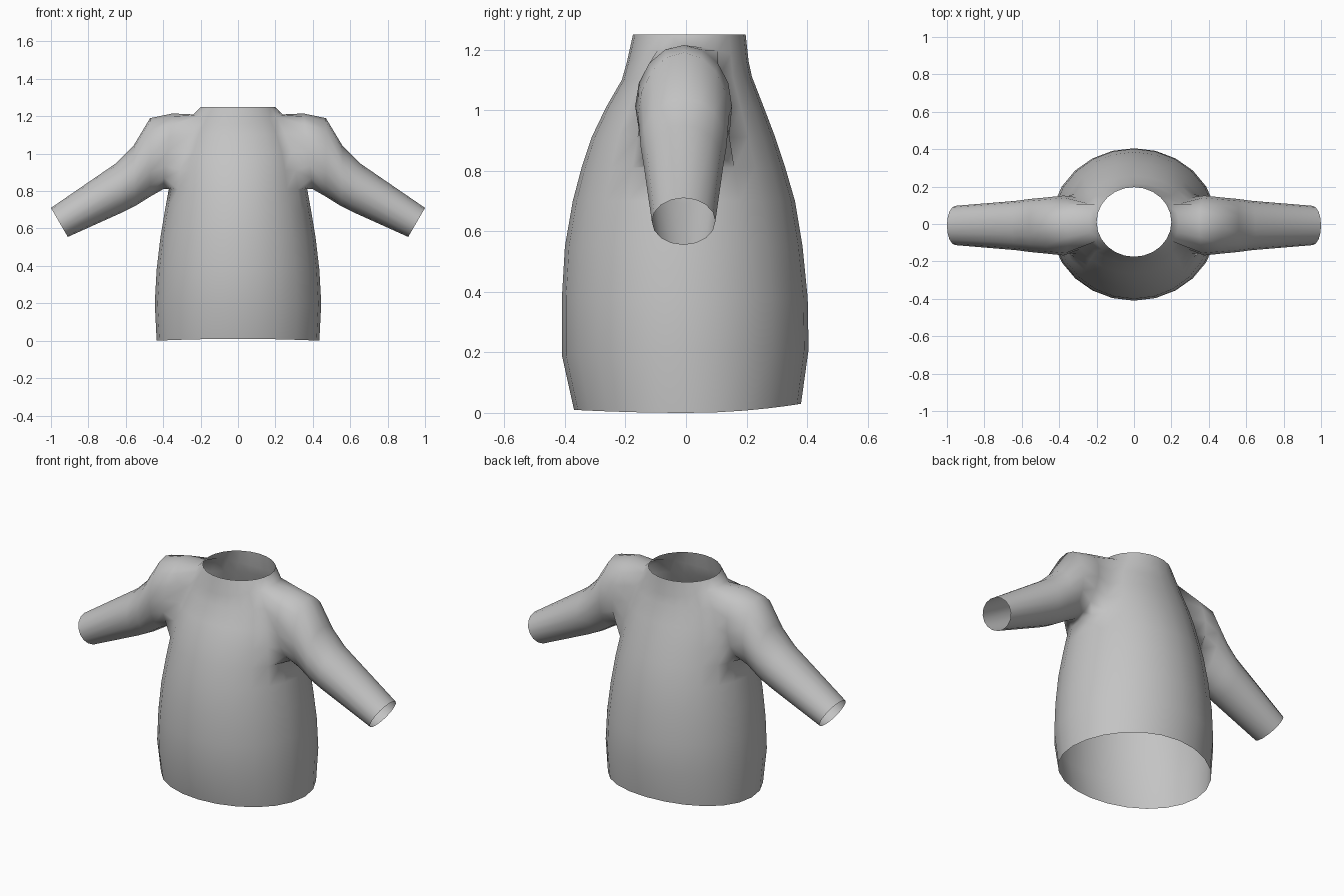
import bpy
import bmesh
from math import sin, cos, pi

if "Cube" in bpy.data.objects:
    bpy.data.objects.remove(bpy.data.objects["Cube"], do_unlink=True)

SEGMENTS = 24       # around the torso
HALF = 2            # armhole reaches this many segments either side of the flank
HOLE_LOW, HOLE_HIGH = 5, 9   # torso rings at the armhole's bottom and top

# Torso rings: flank z, front z, back z, half width, front y, back y
TORSO = [
    (0, .01, .03, .435, -.37, .38),
    (.2, .19, .21, .445, -.41, .405),
    (.38, .38, .38, .435, -.41, .402),
    (.55, .55, .55, .415, -.4, .385),
    (.7, .7, .7, .39, -.374, .36),
    (.81, .81, .81, .37, -.345, .328),
    (.91, .91, .91, .355, -.312, .295),
    (1.01, 1.01, 1.01, .33, -.264, .257),
    (1.11, 1.1, 1.11, .29, -.212, .218),
    (1.21, 1.16, 1.16, .24, -.195, .207),
    (1.25, 1.25, 1.25, .2, -.175, .197),
]

# Sleeve sections: top x, top z, bottom x, bottom z, half depth
SLEEVE = [
    (.35, 1.215, .4, .81, .16),
    (.47, 1.19, .47, .77, .15),
    (.56, 1.04, .55, .72, .142),
    (.65, .95, .61, .69, .132),
    (1, .71, .91, .555, .105),
]


def torso_ring(bm, flank, front, back, rx, y0, y1):
    ring = []
    for i in range(SEGMENTS):
        a = 2 * pi * i / SEGMENTS
        end = back if sin(a) > 0 else front
        z = end + (flank - end) * cos(a) ** 2
        y = (y0 + y1) / 2 + (y1 - y0) / 2 * sin(a)
        ring.append(bm.verts.new((rx * cos(a), y, z)))
    return ring


def sleeve_ring(bm, side, count, tx, tz, bx, bz, depth):
    ring = []
    for k in range(count):
        a = pi / 4 + 2 * pi * k / count
        t = (1 + sin(a)) / 2
        ring.append(bm.verts.new((side * (bx + (tx - bx) * t),
                                  depth * cos(a) - .008,
                                  bz + (tz - bz) * t)))
    return ring


def bridge(bm, a, b, skip=()):
    n = len(a)
    for i in range(n):
        if i not in skip:
            j = (i + 1) % n
            bm.faces.new((a[i], a[j], b[j], b[i]))


bm = bmesh.new()

# Torso with an armhole left open on each flank
rings = [torso_ring(bm, *r) for r in TORSO]
middle = SEGMENTS // 2
hole = {(c + i) % SEGMENTS for c in (0, middle) for i in range(-HALF, HALF)}
for r in range(len(rings) - 1):
    bridge(bm, rings[r], rings[r + 1],
           hole if HOLE_LOW <= r < HOLE_HIGH else ())

# Sleeves grown from the armhole edges
for side in (1, -1):
    def column(i):
        return i % SEGMENTS if side > 0 else (middle - i) % SEGMENTS

    path = [(HOLE_HIGH, i) for i in range(HALF, -HALF, -1)]
    path += [(r, -HALF) for r in range(HOLE_HIGH, HOLE_LOW, -1)]
    path += [(HOLE_LOW, i) for i in range(-HALF, HALF)]
    path += [(r, HALF) for r in range(HOLE_LOW, HOLE_HIGH)]
    previous = [rings[r][column(i)] for r, i in path]
    for section in SLEEVE:
        ring = sleeve_ring(bm, side, len(path), *section)
        bridge(bm, previous, ring)
        previous = ring

bmesh.ops.recalc_face_normals(bm, faces=bm.faces)
for face in bm.faces:
    face.smooth = True

mesh = bpy.data.meshes.new("shirt")
bm.to_mesh(mesh)
bm.free()
shirt = bpy.data.objects.new("shirt", mesh)
bpy.context.collection.objects.link(shirt)

# Plain grey cloth
cloth = bpy.data.materials.new("grey_cloth")
cloth.use_nodes = True
colour = (.55, .55, .55, 1)
cloth.diffuse_color = colour
cloth.node_tree.nodes["Principled BSDF"].inputs["Base Color"].default_value = colour
mesh.materials.append(cloth)
